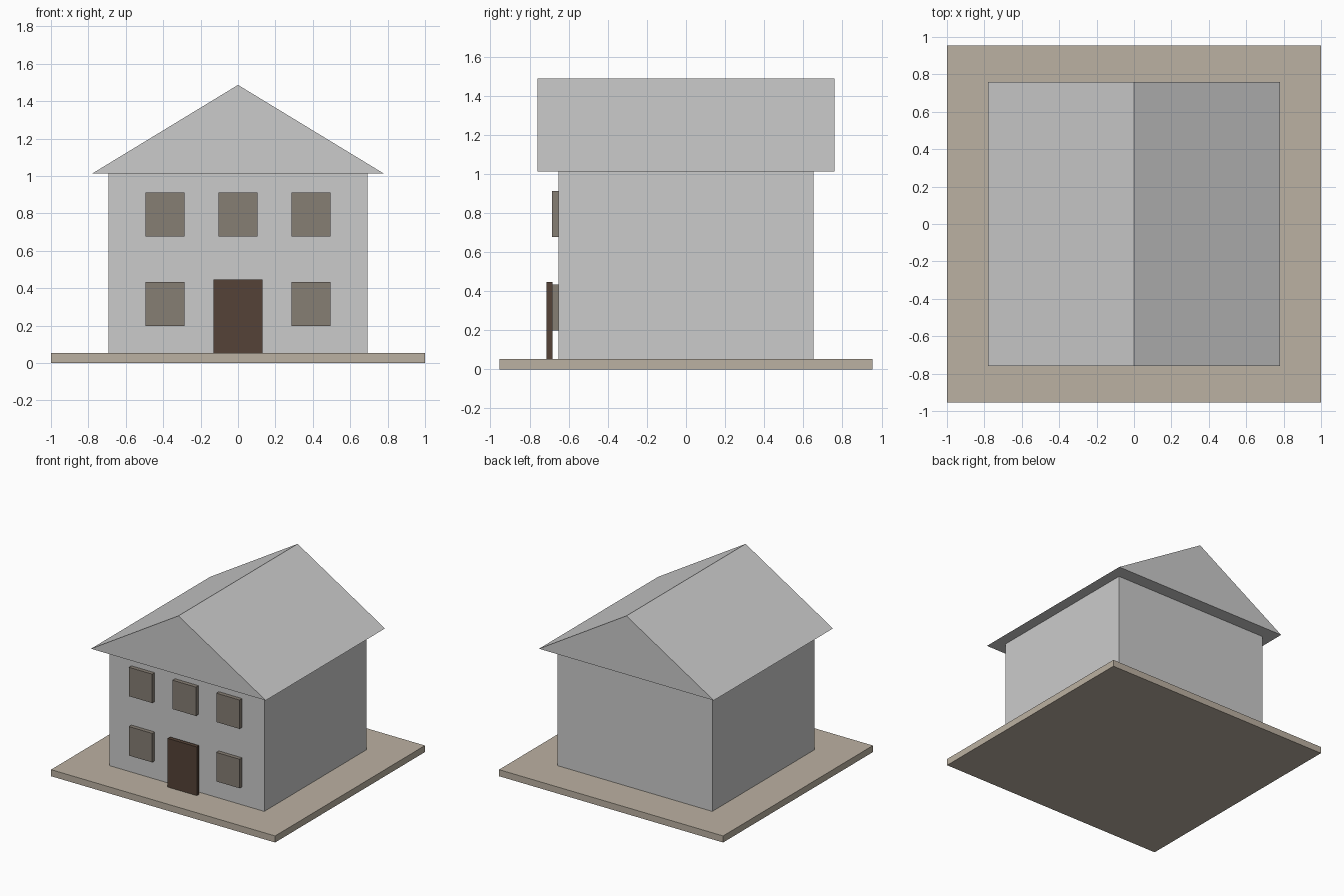
import bpy
import bmesh

if "Cube" in bpy.data.objects:
    bpy.data.objects.remove(bpy.data.objects["Cube"])


def material(name, color):
    mat = bpy.data.materials.new(name)
    mat.diffuse_color = (*color, 1)
    mat.use_nodes = True
    mat.node_tree.nodes["Principled BSDF"].inputs["Base Color"].default_value = mat.diffuse_color
    return mat


def make_object(name, bm, mat=None):
    bmesh.ops.recalc_face_normals(bm, faces=bm.faces)
    mesh = bpy.data.meshes.new(name)
    bm.to_mesh(mesh)
    bm.free()
    obj = bpy.data.objects.new(name, mesh)
    bpy.context.collection.objects.link(obj)
    if mat:
        mesh.materials.append(mat)
    return obj


def box(name, x, y, z, mat=None):
    """Box from (min, max) pairs on each axis."""
    bm = bmesh.new()
    bmesh.ops.create_cube(bm, size=1)
    for v in bm.verts:
        v.co = [r[0] if c < 0 else r[1] for c, r in zip(v.co, (x, y, z))]
    return make_object(name, bm, mat)


def prism(name, profile, y0, y1, mat=None):
    """Extrude an XZ profile along y."""
    bm = bmesh.new()
    face = bm.faces.new([bm.verts.new((x, y0, z)) for x, z in profile])
    ext = bmesh.ops.extrude_face_region(bm, geom=[face], use_keep_orig=True)
    for v in ext["geom"]:
        if isinstance(v, bmesh.types.BMVert):
            v.co.y = y1
    return make_object(name, bm, mat)


tan = material("tan", (0.50, 0.44, 0.36))
brown = material("dark_brown", (0.09, 0.055, 0.038))
taupe = material("taupe", (0.24, 0.21, 0.175))

# Ground slab and house body
box("base_slab", (-1, 1), (-0.955, 0.955), (0, 0.053), tan)
box("walls", (-0.692, 0.692), (-0.653, 0.653), (0.053, 1.013))

# Solid gable roof with overhang
prism("roof", [(-0.78, 1.013), (0.78, 1.013), (0, 1.487)], -0.76, 0.76)

# Door stands slightly in front of the wall
box("door", (-0.131, 0.131), (-0.713, -0.682), (0.053, 0.446), brown)

# Windows: three above, two beside the door
for row, z, centres in (("lower", (0.199, 0.433), (-0.39, 0.39)),
                        ("upper", (0.678, 0.911), (-0.39, 0, 0.39))):
    for i, cx in enumerate(centres):
        box(f"{row}_window_{i + 1}", (cx - 0.104, cx + 0.104),
            (-0.685, -0.653), z, taupe)
